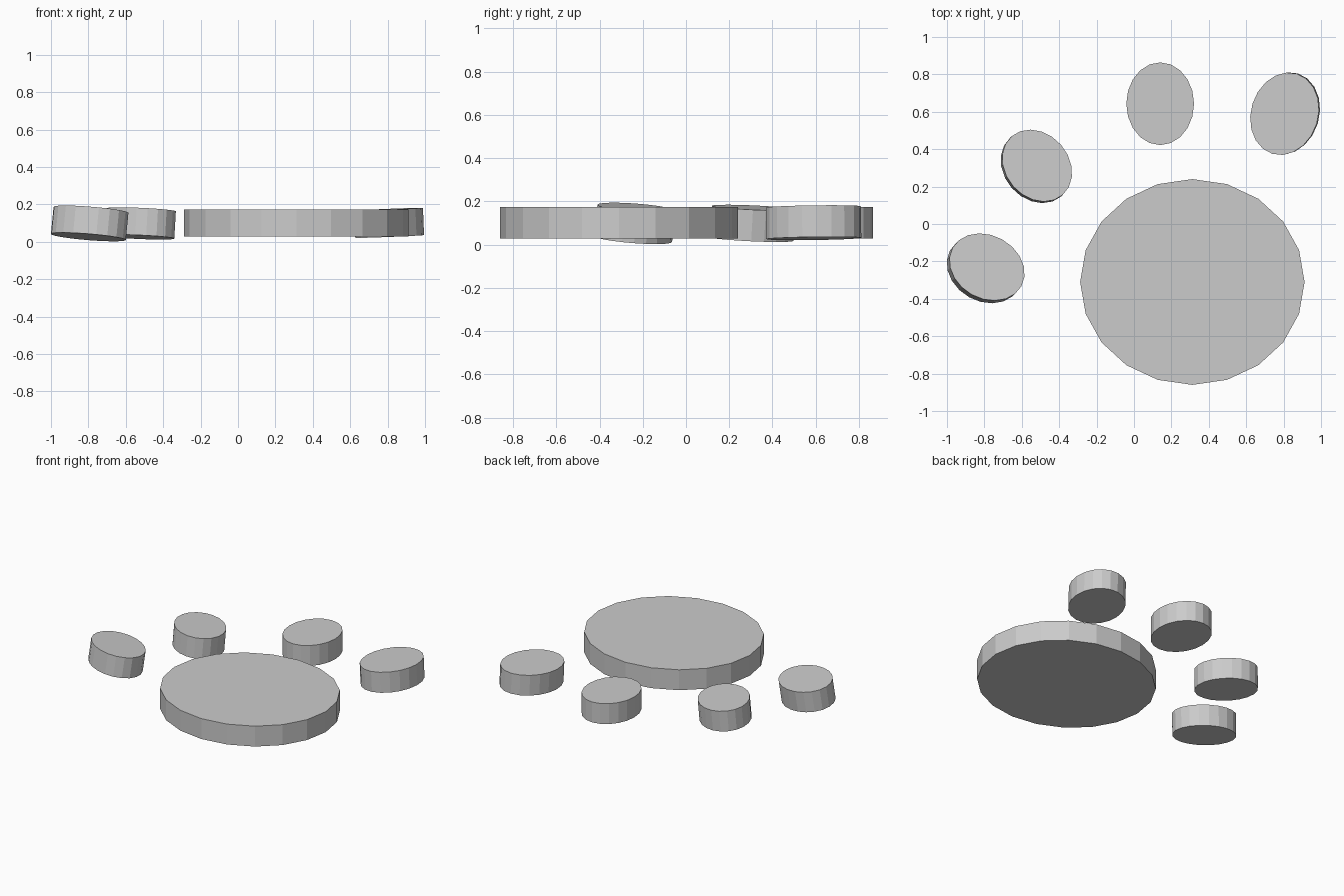
import bpy
from math import radians
from mathutils import Matrix, Vector

if "Cube" in bpy.data.objects:
    bpy.data.objects.remove(bpy.data.objects["Cube"])

SIDES = 20


def disc(name, centre, radii, height, turn=0, slope=(0, 0)):
    """Elliptical flat-sided disc, turned about z, then tilted to the given x/y slope."""
    bpy.ops.mesh.primitive_cylinder_add(vertices=SIDES, radius=1, depth=1)
    ob = bpy.context.object
    ob.name = name
    up = Vector((-slope[0], -slope[1], 1))
    tilt = Vector((0, 0, 1)).rotation_difference(up).to_matrix().to_4x4()
    ob.data.transform(tilt @ Matrix.Rotation(radians(turn), 4, 'Z')
                      @ Matrix.Diagonal((radii[0], radii[1], height, 1)))
    ob.location = centre
    return ob


# Large palm pad
disc("main_pad", (0.312, -0.31, 0.1), (0.6, 0.55), 0.146)

# Toe pads, fanned around the palm from right to left
disc("toe_pad_right", (0.808, 0.59, 0.101), (0.18, 0.224), 0.146, -17, (0.04, 0.01))
disc("toe_pad_middle", (0.14, 0.643, 0.1), (0.181, 0.221), 0.146)
disc("toe_pad_left", (-0.522, 0.308, 0.098), (0.17, 0.208), 0.146, 41, (-0.056, -0.056))
disc("toe_pad_far_left", (-0.793, -0.237, 0.098), (0.17, 0.211), 0.146, 61, (-0.097, -0.097))
